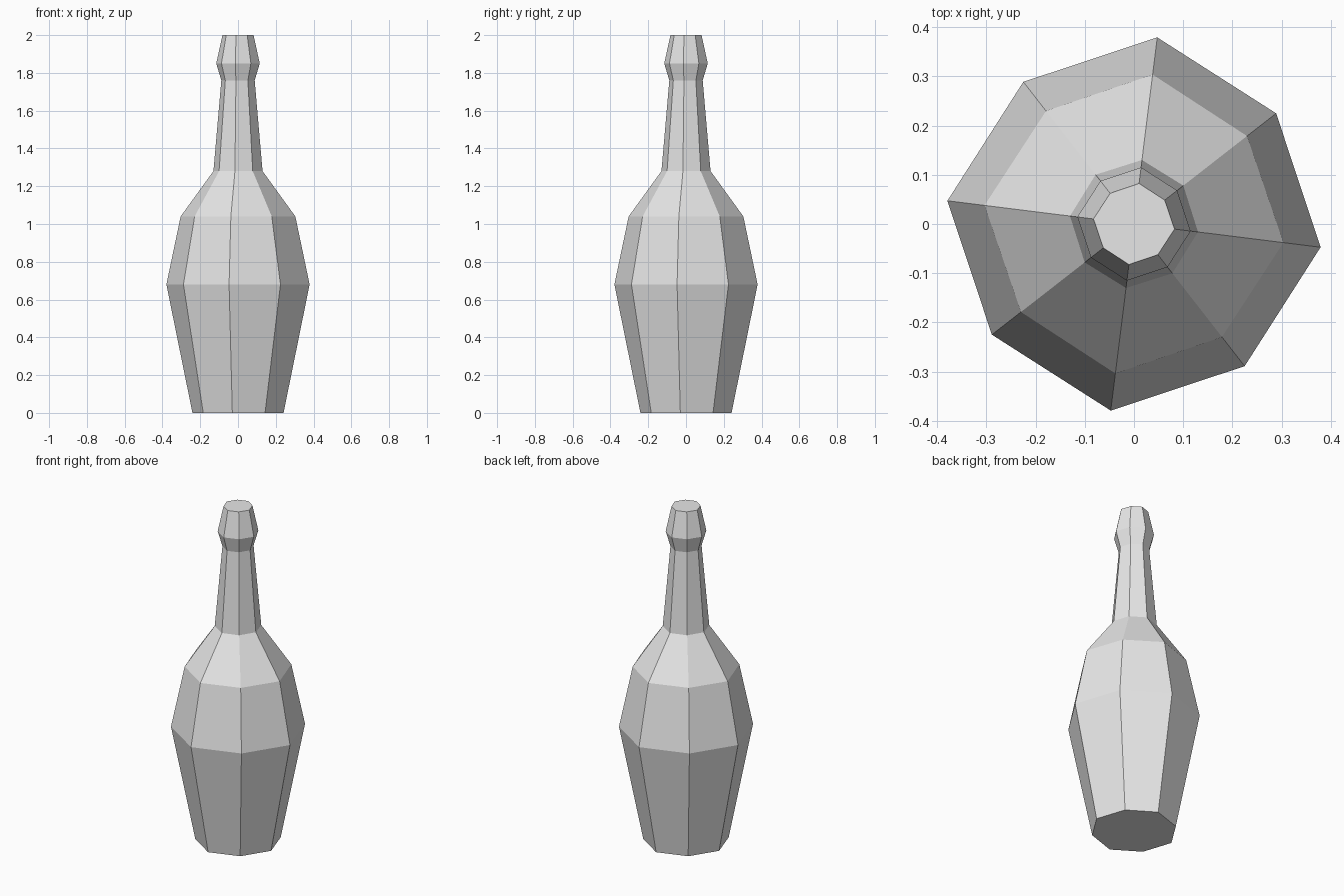
import bpy, bmesh
from math import cos, sin, radians

cube = bpy.data.objects.get("Cube")
if cube:
    bpy.data.objects.remove(cube, do_unlink=True)

# Single grey material
GREY = (0.8, 0.8, 0.8, 1.0)
mat = bpy.data.materials.new("light grey")
mat.use_nodes = True
mat.diffuse_color = GREY
mat.node_tree.nodes["Principled BSDF"].inputs["Base Color"].default_value = GREY

# Bottle profile: height, radius of the wide corners, radius of the narrow corners
PROFILE = [
    (0.00, 0.243, 0.233),   # base
    (0.68, 0.382, 0.366),   # widest belly
    (1.04, 0.306, 0.291),   # shoulder
    (1.28, 0.131, 0.127),   # neck bottom
    (1.76, 0.089, 0.085),   # neck top
    (1.85, 0.116, 0.111),   # lip
    (2.00, 0.083, 0.079),   # mouth
]
SIDES = 8
TURN = radians(-7.1)


def ring(bm, z, wide, narrow):
    verts = []
    for i in range(SIDES):
        a = TURN + radians(360 / SIDES) * i
        r = narrow if i % 2 else wide
        verts.append(bm.verts.new((r * cos(a), r * sin(a), z)))
    return verts


# Faceted bottle body: stacked rings, closed at base and mouth
bm = bmesh.new()
rings = [ring(bm, *p) for p in PROFILE]
for low, high in zip(rings, rings[1:]):
    for i in range(SIDES):
        j = (i + 1) % SIDES
        bm.faces.new((low[i], low[j], high[j], high[i]))
bm.faces.new(rings[0][::-1])
bm.faces.new(rings[-1])
bmesh.ops.recalc_face_normals(bm, faces=bm.faces[:])

mesh = bpy.data.meshes.new("bottle")
bm.to_mesh(mesh)
bm.free()
mesh.materials.append(mat)
bottle = bpy.data.objects.new("bottle", mesh)
bpy.context.collection.objects.link(bottle)
